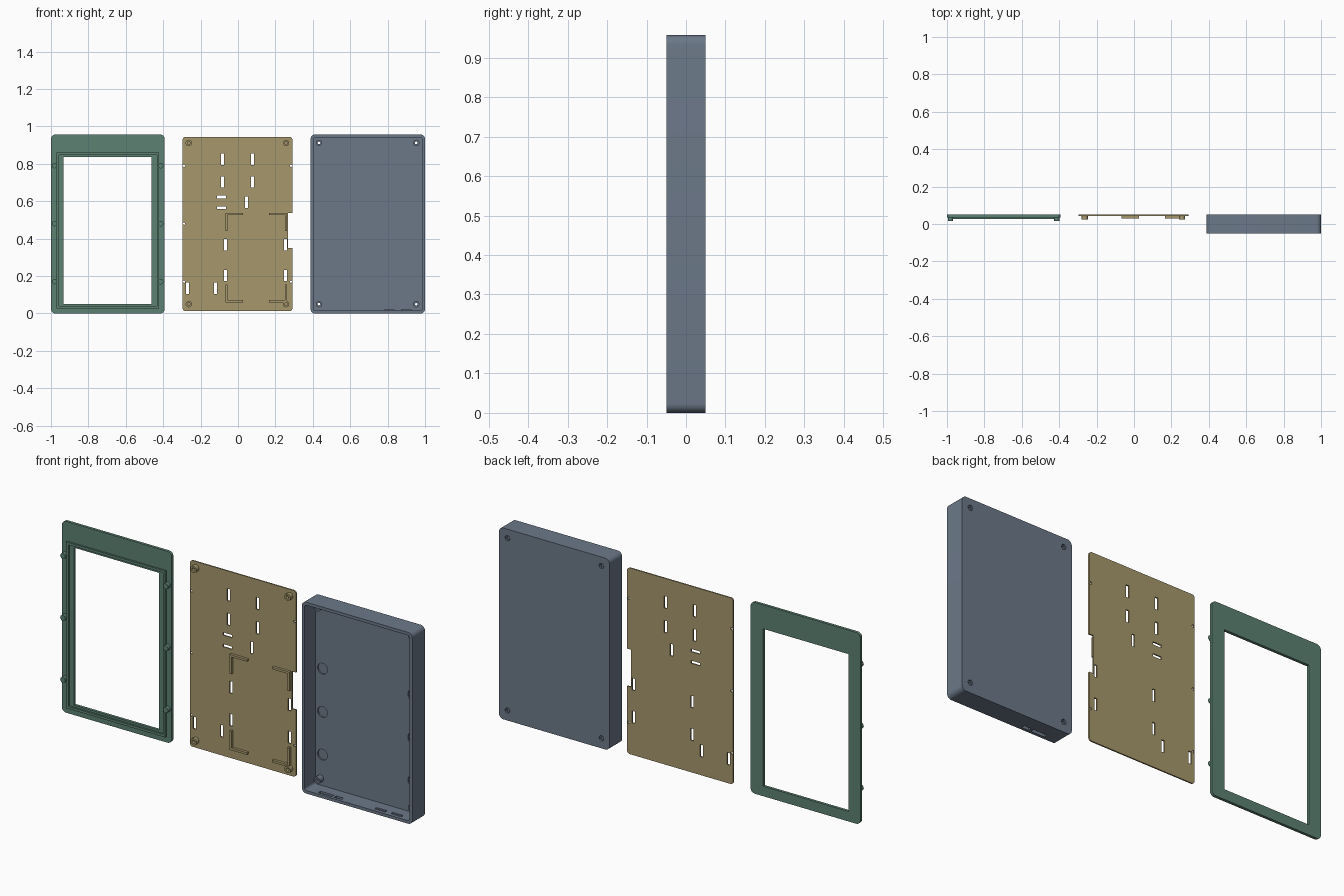
import bpy, bmesh, math
from mathutils import Matrix

if "Cube" in bpy.data.objects:
    bpy.data.objects.remove(bpy.data.objects["Cube"])


def material(name, rgb):
    m = bpy.data.materials.new(name)
    m.diffuse_color = (*rgb, 1)
    m.use_nodes = True
    m.node_tree.nodes["Principled BSDF"].inputs["Base Color"].default_value = m.diffuse_color
    return m


GREEN = material("frame_green", (0.11, 0.22, 0.17))
TAN = material("plate_tan", (0.38, 0.31, 0.15))
BLUE = material("case_blue", (0.15, 0.19, 0.25))


def rect(x0, x1, z0, z1, r=0.0, n=8):
    """Rounded rectangle outline, starting at the bottom right corner."""
    if r == 0:
        return [(x1, z0), (x1, z1), (x0, z1), (x0, z0)]
    pts = []
    for k, (cx, cz) in enumerate([(x1 - r, z0 + r), (x1 - r, z1 - r),
                                  (x0 + r, z1 - r), (x0 + r, z0 + r)]):
        for i in range(n + 1):
            a = math.pi / 2 * (k - 1 + i / n)
            pts.append((cx + r * math.cos(a), cz + r * math.sin(a)))
    return pts


def slot(cx, cz, w, h):
    return rect(cx - w / 2, cx + w / 2, cz - h / 2, cz + h / 2)


def circle(cx, cz, r, n=24):
    return [(cx + r * math.cos(2 * math.pi * i / n),
             cz + r * math.sin(2 * math.pi * i / n)) for i in range(n)]


def prism(name, loops, y0, y1, mat):
    """Extrude outlines (first outer, rest holes) drawn in x/z from y0 to y1."""
    cu = bpy.data.curves.new(name, 'CURVE')
    cu.dimensions, cu.fill_mode = '2D', 'BOTH'
    cu.extrude = (y1 - y0) / 2
    for pts in loops:
        sp = cu.splines.new('POLY')
        sp.points.add(len(pts) - 1)
        for p, (x, z) in zip(sp.points, pts):
            p.co = (x, z, 0, 1)
        sp.use_cyclic_u = True
    tmp = bpy.data.objects.new(name, cu)
    me = bpy.data.meshes.new_from_object(tmp)
    bpy.data.objects.remove(tmp)
    me.transform(Matrix.Translation((0, (y0 + y1) / 2, 0)) @ Matrix.Rotation(math.pi / 2, 4, 'X'))
    bm = bmesh.new()
    bm.from_mesh(me)
    bmesh.ops.remove_doubles(bm, verts=bm.verts, dist=1e-5)
    bmesh.ops.recalc_face_normals(bm, faces=bm.faces)
    bm.to_mesh(me)
    bm.free()
    me.materials.clear()
    me.materials.append(mat)
    ob = bpy.data.objects.new(name, me)
    bpy.context.collection.objects.link(ob)
    return ob


def cut(ob, loop, y0, y1):
    """Subtract a prism from an object."""
    cutter = prism("cutter", [loop], y0, y1, ob.data.materials[0])
    cutter.hide_render = True
    mod = ob.modifiers.new("cut", 'BOOLEAN')
    mod.operation, mod.solver, mod.object = 'DIFFERENCE', 'EXACT', cutter
    bpy.context.view_layer.objects.active = ob
    bpy.ops.object.modifier_apply(modifier=mod.name)
    bpy.data.objects.remove(cutter)


CLIP_Z = (0.17, 0.48, 0.79)

# Front frame: flat bezel, raised screen rim, locating pins
opening = rect(-0.933, -0.462, 0.05, 0.837)
prism("frame_bezel", [rect(-1, -0.392, 0, 0.957, 0.024), opening], 0.036, 0.05, GREEN)
prism("screen_rim", [rect(-0.97, -0.422, 0.028, 0.86),
                     rect(-0.958, -0.434, 0.04, 0.848)], 0.027, 0.037, GREEN)
for x in (-0.981, -0.413):
    for z in CLIP_Z:
        prism("frame_pin", [circle(x, z, 0.014)], 0.016, 0.037, GREEN)

# Mounting plate outline with a notch in its right edge
outline = rect(-0.296, 0.291, 0.013, 0.944, 0.015)
outline[9:9] = [(0.291, 0.35), (0.268, 0.35), (0.268, 0.537), (0.291, 0.537)]
# Cable slots and edge holes
upright = [(-0.083, 0.825), (0.078, 0.825), (-0.083, 0.703), (0.078, 0.703), (0.046, 0.595),
           (-0.068, 0.367), (0.255, 0.367), (-0.068, 0.203), (0.255, 0.203),
           (-0.27, 0.135), (-0.12, 0.135)]
holes = [slot(x, z, 0.016, 0.06) for x, z in upright]
holes += [slot(-0.088, z, 0.048, 0.014) for z in (0.623, 0.565)]
holes += [circle(-0.288, z, 0.006, 12) for z in CLIP_Z]
holes += [circle(0.283, z, 0.006, 12) for z in (0.17, 0.79)]
prism("mounting_plate", [outline] + holes, 0.043, 0.05, TAN)
# Corner standoffs
for x in (-0.263, 0.257):
    for z in (0.05, 0.912):
        prism("plate_standoff", [circle(x, z, 0.017), circle(x, z, 0.008)], 0.023, 0.044, TAN)
# L-shaped board brackets, legs pointing inward
for x, sx in ((-0.068, 1), (0.263, -1)):
    for z, sz in ((0.06, 1), (0.537, -1)):
        leg, t = 0.096, 0.011
        ell = [(0, 0), (leg, 0), (leg, t), (t, t), (t, leg), (0, leg)]
        prism("board_bracket", [[(x + sx * a, z + sz * b) for a, b in ell]], 0.03, 0.044, TAN)

# Rear case: tray open to the front
case = prism("rear_case", [rect(0.388, 1, 0, 0.957, 0.024)], -0.05, 0.05, BLUE)
cut(case, rect(0.403, 0.985, 0.015, 0.942, 0.012), -0.06, 0.035)
# Shallow round pockets in the floor
for x in (0.443, 0.942):
    for z in (0.17, 0.384, 0.6):
        cut(case, circle(x, z, 0.027, 32), 0.03, 0.042)
# Screw bosses with through holes and counterbores
for x in (0.433, 0.953):
    for z in (0.05, 0.912):
        prism("screw_boss", [circle(x, z, 0.017), circle(x, z, 0.007)], 0.005, 0.036, BLUE)
        cut(case, circle(x, z, 0.007), 0.03, 0.06)
        cut(case, circle(x, z, 0.013), 0.042, 0.06)
# Connector ports through the bottom wall
for x, w in ((0.507, 0.075), (0.577, 0.04)):
    cut(case, slot(x, 0.005, w, 0.04), -0.036, -0.018)
# Small retaining ridges inside the bottom wall
for x in (0.81, 0.9):
    prism("retaining_ridge", [slot(x, 0.017, 0.055, 0.008)], -0.034, -0.024, BLUE)

# Smooth round walls, keep edges sharp
bpy.ops.object.select_all(action='SELECT')
bpy.context.view_layer.objects.active = case
bpy.ops.object.shade_smooth_by_angle(angle=math.radians(30))
